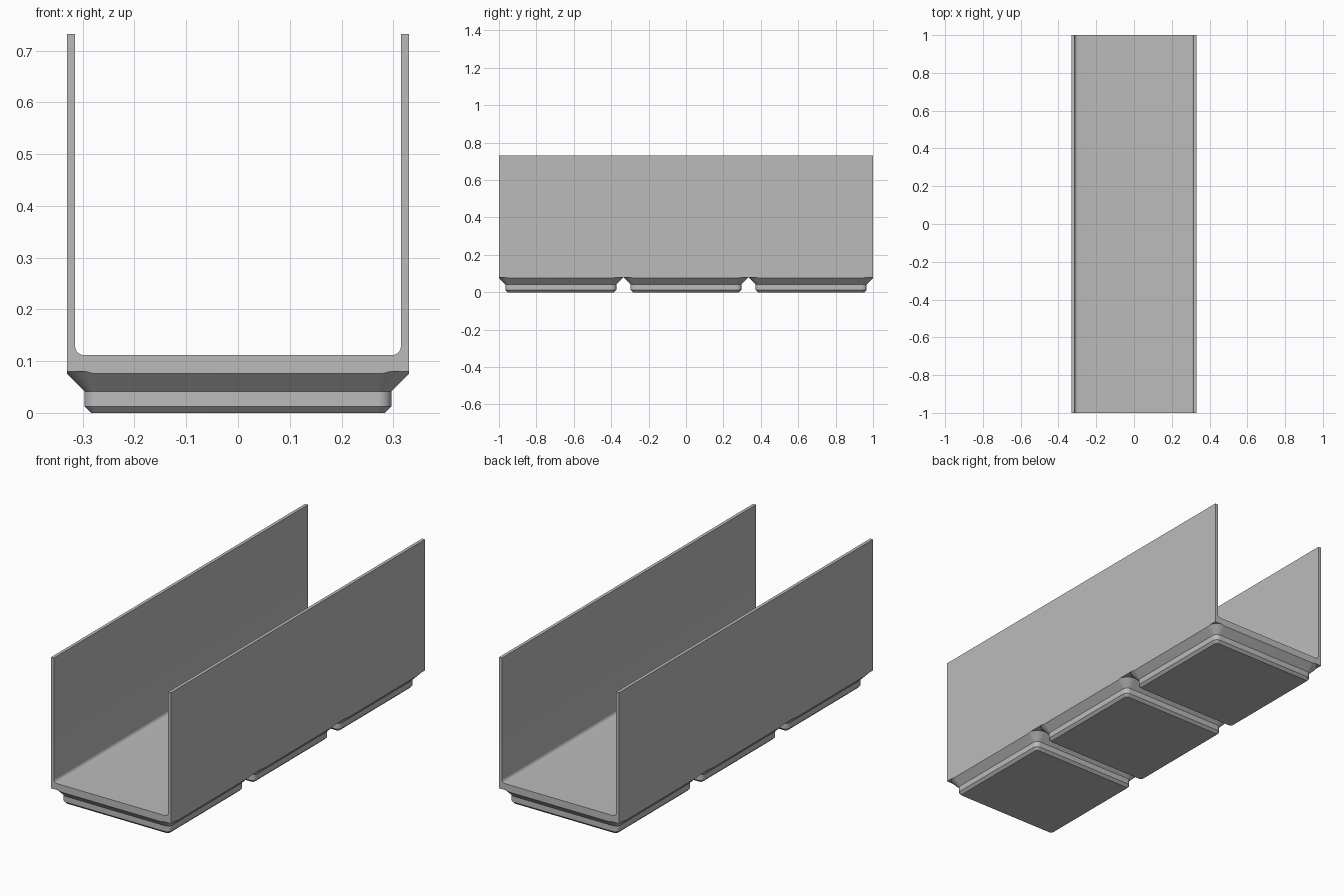
import bpy
import bmesh
from math import cos, sin, pi

cube = bpy.data.objects.get("Cube")
if cube:
    bpy.data.objects.remove(cube, do_unlink=True)

MM = 2 / 125.5               # one millimetre in model units
PITCH = 42 * MM              # spacing of the feet
HALF_X, HALF_Y = 20.75 * MM, 1.0
BASE_Z, FLOOR_Z, TOP_Z = 5 * MM, 7 * MM, 0.732
WALL, FILLET = 1 * MM, 1.1 * MM

grey = bpy.data.materials.new("plain grey")
grey.use_nodes = True
colour = (0.5, 0.5, 0.5, 1)
grey.diffuse_color = colour
grey.node_tree.nodes["Principled BSDF"].inputs["Base Color"].default_value = colour


def finish(name, bm):
    bmesh.ops.recalc_face_normals(bm, faces=bm.faces)
    mesh = bpy.data.meshes.new(name)
    bm.to_mesh(mesh)
    bm.free()
    mesh.materials.append(grey)
    obj = bpy.data.objects.new(name, mesh)
    bpy.context.collection.objects.link(obj)
    bpy.ops.object.select_all(action='DESELECT')
    obj.select_set(True)
    bpy.context.view_layer.objects.active = obj
    bpy.ops.object.shade_smooth_by_angle(angle=pi / 6)
    return obj


def rounded_square(half, radius, steps=10):
    """Outline of a square with rounded corners."""
    c = half - radius
    points = []
    for quarter, (sx, sy) in enumerate(((1, 1), (-1, 1), (-1, -1), (1, -1))):
        for i in range(steps + 1):
            a = (quarter + i / steps) * pi / 2
            points.append((sx * c + radius * cos(a), sy * c + radius * sin(a)))
    return points


# Open channel: U-shaped section with filleted inner corners, run along y
inner = HALF_X - WALL
right = [(HALF_X, BASE_Z), (HALF_X, TOP_Z), (inner, TOP_Z)]
for i in range(9):
    a = i / 8 * pi / 2
    right.append((inner - FILLET + FILLET * cos(a), FLOOR_Z + FILLET - FILLET * sin(a)))
section = right + [(-x, z) for x, z in reversed(right)]
bm = bmesh.new()
face = bm.faces.new([bm.verts.new((x, -HALF_Y, z)) for x, z in section])
run = bmesh.ops.extrude_face_region(bm, geom=[face], use_keep_orig=True)
moved = [v for v in run["geom"] if isinstance(v, bmesh.types.BMVert)]
bmesh.ops.translate(bm, verts=moved, vec=(0, 2 * HALF_Y, 0))
finish("open_channel", bm)

# Stepped feet: (half width, corner radius, height) in millimetres
LEVELS = ((17.8, 0.8, 0), (18.6, 1.6, 0.8), (18.6, 1.6, 2.6), (21, 4, 5))


def foot(name, y):
    bm = bmesh.new()
    rings = [[bm.verts.new((px, py + y, h * MM)) for px, py in rounded_square(w * MM, r * MM)]
             for w, r, h in LEVELS]
    bm.faces.new(rings[0])
    n = len(rings[0])
    for low, high in zip(rings, rings[1:]):
        for i in range(n):
            j = (i + 1) % n
            bm.faces.new((low[i], low[j], high[j], high[i]))
    # Trim the flared rim flush with the channel sides
    for axis, limit in ((0, HALF_X), (1, HALF_Y)):
        for s in (-1, 1):
            co, no = [0, 0, 0], [0, 0, 0]
            co[axis], no[axis] = s * limit, s
            bmesh.ops.bisect_plane(bm, geom=bm.verts[:] + bm.edges[:] + bm.faces[:],
                                   plane_co=co, plane_no=no, dist=1e-6)
        for v in bm.verts:
            v.co[axis] = max(-limit, min(limit, v.co[axis]))
    finish(name, bm)


for name, k in (("front_foot", -1), ("middle_foot", 0), ("back_foot", 1)):
    foot(name, k * PITCH)
